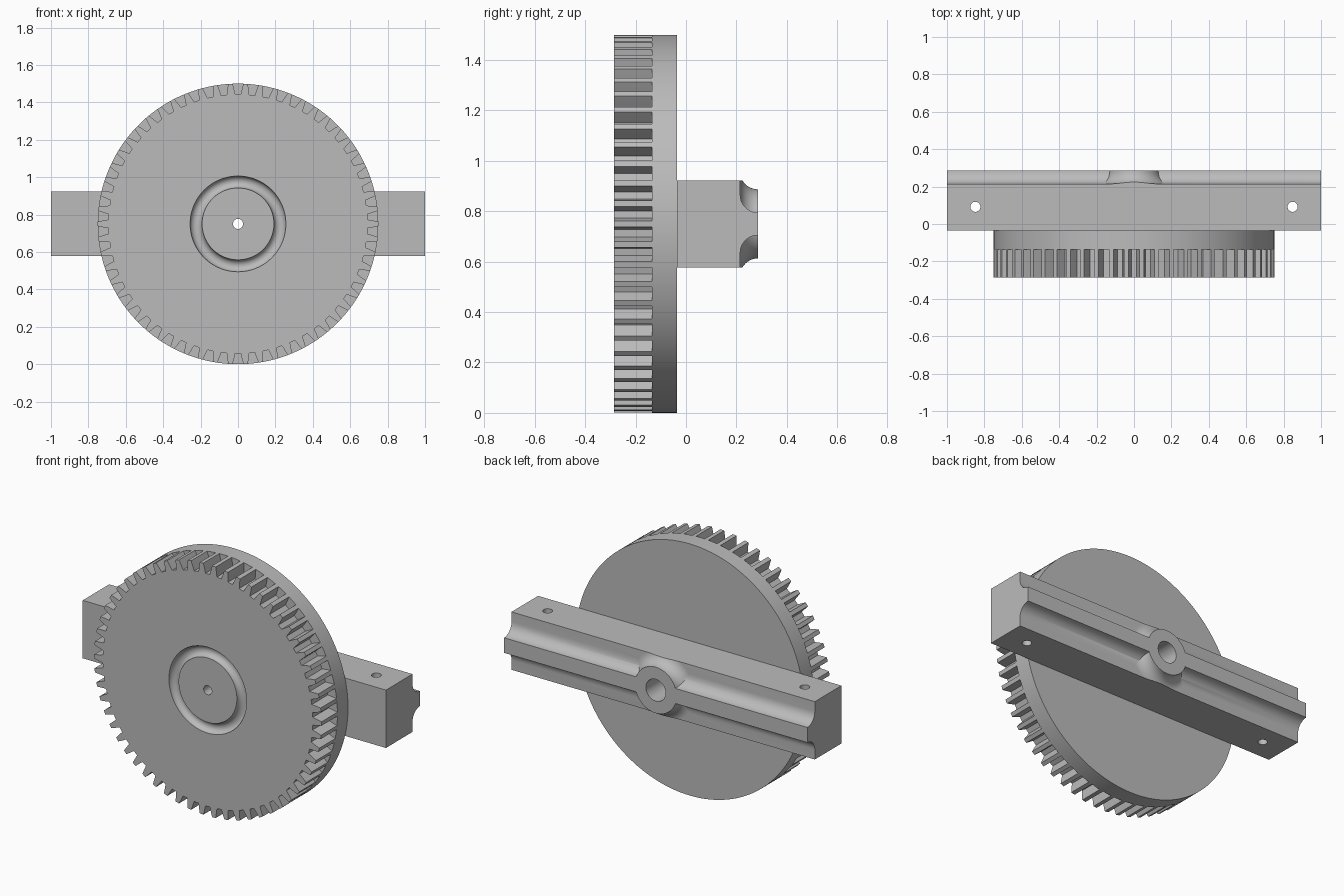
import bpy, bmesh, math
from mathutils import Matrix, Vector

if "Cube" in bpy.data.objects:
    bpy.data.objects.remove(bpy.data.objects["Cube"], do_unlink=True)

C = 0.75            # axle height
R = 0.75            # wheel radius
TEETH = 58

grey = bpy.data.materials.new("plain_grey")
grey.use_nodes = True
grey.diffuse_color = (0.5, 0.5, 0.5, 1)
grey.node_tree.nodes["Principled BSDF"].inputs["Base Color"].default_value = (0.5, 0.5, 0.5, 1)


def make(name, bm):
    bmesh.ops.recalc_face_normals(bm, faces=bm.faces)
    mesh = bpy.data.meshes.new(name)
    bm.to_mesh(mesh)
    bm.free()
    mesh.materials.append(grey)
    ob = bpy.data.objects.new(name, mesh)
    bpy.context.collection.objects.link(ob)
    return ob


def prism(name, points, shift):
    """Extrude a closed outline along a vector."""
    bm = bmesh.new()
    face = bm.faces.new([bm.verts.new(p) for p in points])
    ext = bmesh.ops.extrude_face_region(bm, geom=[face])["geom"]
    bmesh.ops.translate(bm, vec=shift, verts=[v for v in ext if isinstance(v, bmesh.types.BMVert)])
    return make(name, bm)


def lathe(name, profile, steps=128):
    """Turn (radius, y) points around the axle."""
    bm = bmesh.new()
    rings = []
    for i in range(steps):
        a = 2 * math.pi * i / steps
        rings.append([bm.verts.new((r * math.sin(a), y, C + r * math.cos(a))) for r, y in profile])
    n = len(profile)
    closed = profile[0] == profile[-1]
    for i in range(steps):
        p, q = rings[i], rings[(i + 1) % steps]
        for j in range(n - 1):
            bm.faces.new((p[j], p[j + 1], q[j + 1], q[j]))
    if closed:
        bmesh.ops.remove_doubles(bm, verts=bm.verts, dist=1e-5)
    else:
        for j in (0, -1):
            bm.faces.new([ring[j] for ring in rings])
    return make(name, bm)


def pin(x, y, radius):
    """Vertical drill for the bolt holes."""
    ring = [(x + radius * math.cos(k * math.pi / 16), y + radius * math.sin(k * math.pi / 16), 0.4)
            for k in range(32)]
    return prism("drill", ring, Vector((0, 0, 0.7)))


def combine(ob, other, operation):
    other.hide_render = True
    mod = ob.modifiers.new("combine", 'BOOLEAN')
    mod.operation, mod.object, mod.solver = operation, other, 'EXACT'
    select(ob)
    bpy.ops.object.modifier_apply(modifier=mod.name)
    bpy.data.objects.remove(other, do_unlink=True)


def select(ob):
    bpy.ops.object.select_all(action='DESELECT')
    ob.select_set(True)
    bpy.context.view_layer.objects.active = ob


def smooth(ob):
    select(ob)
    bpy.ops.object.shade_smooth_by_angle(angle=math.radians(30))


# Toothed front of the wheel, with a gap at the very top
outline = []
for i in range(TEETH):
    mid = 2 * math.pi * i / TEETH
    for deg, r in ((-2.2, R), (-1.75, R - 0.025), (-1.2, R - 0.057),
                   (1.2, R - 0.057), (1.75, R - 0.025), (2.2, R)):
        a = mid + math.radians(deg)
        outline.append((r * math.sin(a), -0.285, C + r * math.cos(a)))
gear = prism("toothed_wheel", outline, Vector((0, 0.15, 0)))

# Round groove in the front face and axle hole
groove = [(0.224 + 0.032 * math.cos(k * math.pi / 12), -0.285 + 0.032 * math.sin(k * math.pi / 12))
          for k in range(24)]
combine(gear, lathe("groove_cutter", groove + groove[:1]), 'DIFFERENCE')
combine(gear, lathe("axle_drill", [(0.027, -0.4), (0.027, 0.1)], 32), 'DIFFERENCE')
smooth(gear)

# Solid backing plate
plate = lathe("backing_plate", [(R, -0.135), (R, -0.035)], 192)
combine(plate, lathe("axle_drill", [(0.027, -0.4), (0.027, 0.1)], 32), 'DIFFERENCE')
smooth(plate)

# Cross bar: block with a filleted ridge along its back
F = 0.07
quarter = [k * math.pi / 20 for k in range(11)]
half = [(-0.035, 0.1725), (0.215, 0.1725)]
half += [(0.285 - F * math.cos(a), 0.115 - F * math.sin(a)) for a in quarter]
section = half + [(y, -z) for y, z in reversed(half)]
bar = prism("cross_bar", [(-1, y, C + z) for y, z in section], Vector((2, 0, 0)))

# Flared boss, trimmed to the height of the bar
flare = [(0.1, 0.1), (0.207, 0.1)]
flare += [(0.207 - F * math.sin(a), 0.285 - F * math.cos(a)) for a in quarter]
boss = lathe("boss", flare)
trim = [(-0.5, 0, C - 0.1725), (0.5, 0, C - 0.1725), (0.5, 0, C + 0.1725), (-0.5, 0, C + 0.1725)]
combine(boss, prism("trim", trim, Vector((0, 0.5, 0))), 'INTERSECT')
combine(bar, boss, 'UNION')

# Axle bore and bolt holes
combine(bar, lathe("bore", [(0.065, -0.1), (0.065, 0.4)], 48), 'DIFFERENCE')
for side in (-1, 1):
    combine(bar, pin(side * 0.848, 0.092, 0.027), 'DIFFERENCE')
smooth(bar)
